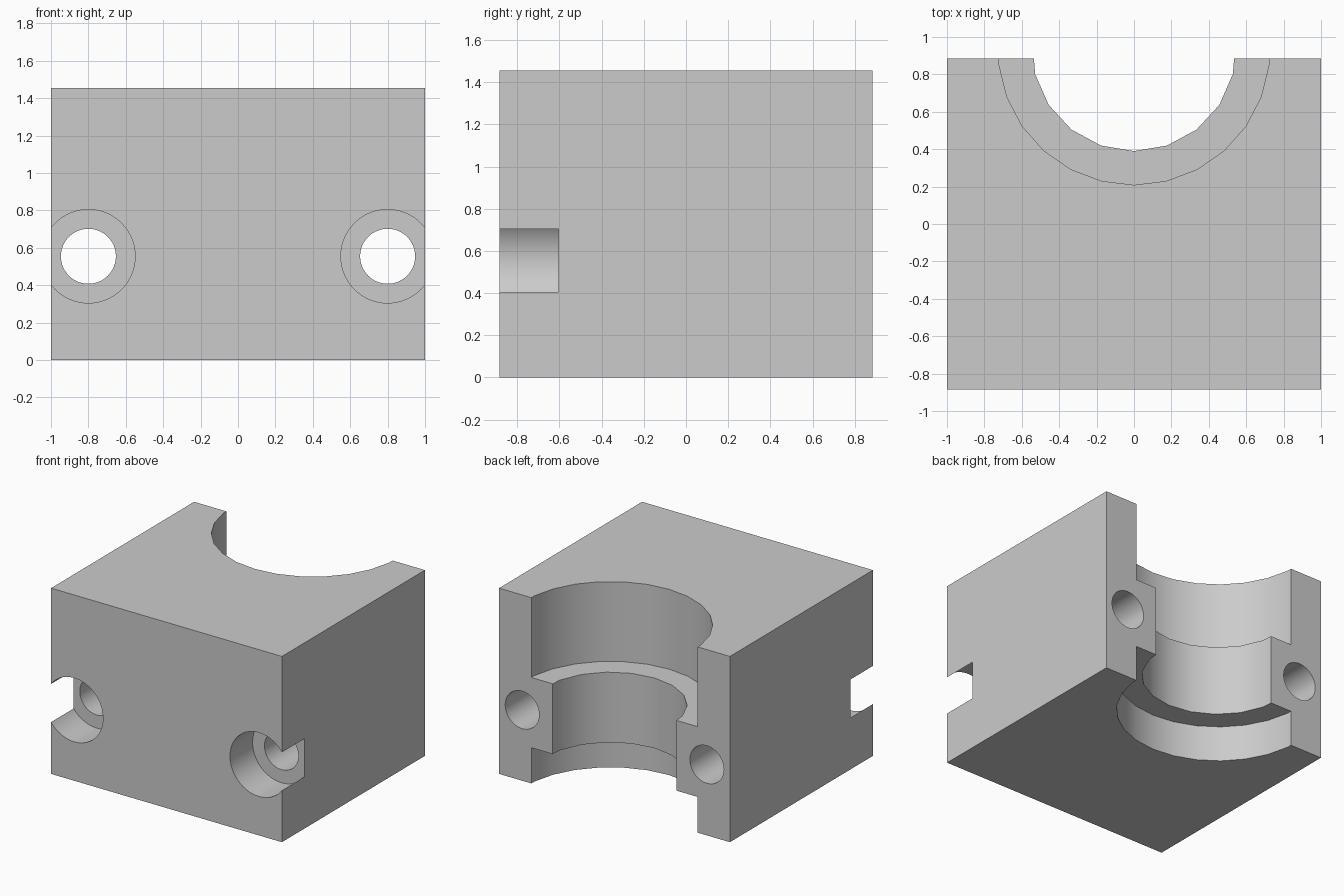
import bpy
import math

if "Cube" in bpy.data.objects:
    bpy.data.objects.remove(bpy.data.objects["Cube"])

HEIGHT, HALF_DEPTH = 1.455, 0.885
BORE_Y = 0.935
LIP_LOW, LIP_HIGH = 0.28, 0.83
BOLT_X, BOLT_Z = 0.8, 0.555

# Plain grey material
grey = bpy.data.materials.new("plain_grey")
grey.use_nodes = True
colour = (0.6, 0.6, 0.6, 1)
grey.diffuse_color = colour
grey.node_tree.nodes["Principled BSDF"].inputs["Base Color"].default_value = colour


def cylinder(name, radius, sides, start, end, axis):
    """Cylinder running along axis 'Z' or 'Y' between two points."""
    centre = [(a + b) / 2 for a, b in zip(start, end)]
    turn = (0, 0, math.pi) if axis == "Z" else (math.pi / 2, 0, 0)
    bpy.ops.mesh.primitive_cylinder_add(
        vertices=sides, radius=radius, depth=math.dist(start, end),
        location=centre, rotation=turn)
    tool = bpy.context.object
    tool.name = name
    tool.hide_render = True
    return tool


# Solid block
bpy.ops.mesh.primitive_cube_add(size=1, location=(0, 0, HEIGHT / 2))
block = bpy.context.object
block.name = "clamp_block"
block.scale = (2, 2 * HALF_DEPTH, HEIGHT)
bpy.ops.object.transform_apply(location=True, rotation=True, scale=True)
block.data.materials.append(grey)

# Narrow bore, with a wider recess above and below its lip
cutters = [
    cylinder("bore_cutter", 0.545, 19, (0, BORE_Y, -0.2), (0, BORE_Y, HEIGHT + 0.2), "Z"),
    cylinder("upper_recess_cutter", 0.726, 26, (0, BORE_Y, LIP_HIGH), (0, BORE_Y, HEIGHT + 0.1), "Z"),
    cylinder("lower_recess_cutter", 0.726, 26, (0, BORE_Y, -0.1), (0, BORE_Y, LIP_LOW), "Z"),
]

# Bolt holes with counterbores that break out through the sides
for side, x in (("left", BOLT_X), ("right", -BOLT_X)):
    cutters.append(cylinder(side + "_bolt_hole_cutter", 0.147, 64,
                            (x, -1.2, BOLT_Z), (x, 1.2, BOLT_Z), "Y"))
    cutters.append(cylinder(side + "_counterbore_cutter", 0.25, 64,
                            (x, -1.1, BOLT_Z), (x, -0.605, BOLT_Z), "Y"))

# Cut every opening
bpy.ops.object.select_all(action="DESELECT")
block.select_set(True)
bpy.context.view_layer.objects.active = block
for tool in cutters:
    cut = block.modifiers.new(tool.name, "BOOLEAN")
    cut.operation = "DIFFERENCE"
    cut.solver = "EXACT"
    cut.object = tool
    bpy.ops.object.modifier_apply(modifier=cut.name)
    bpy.data.objects.remove(tool)

bpy.ops.object.shade_smooth_by_angle(angle=math.radians(30))
